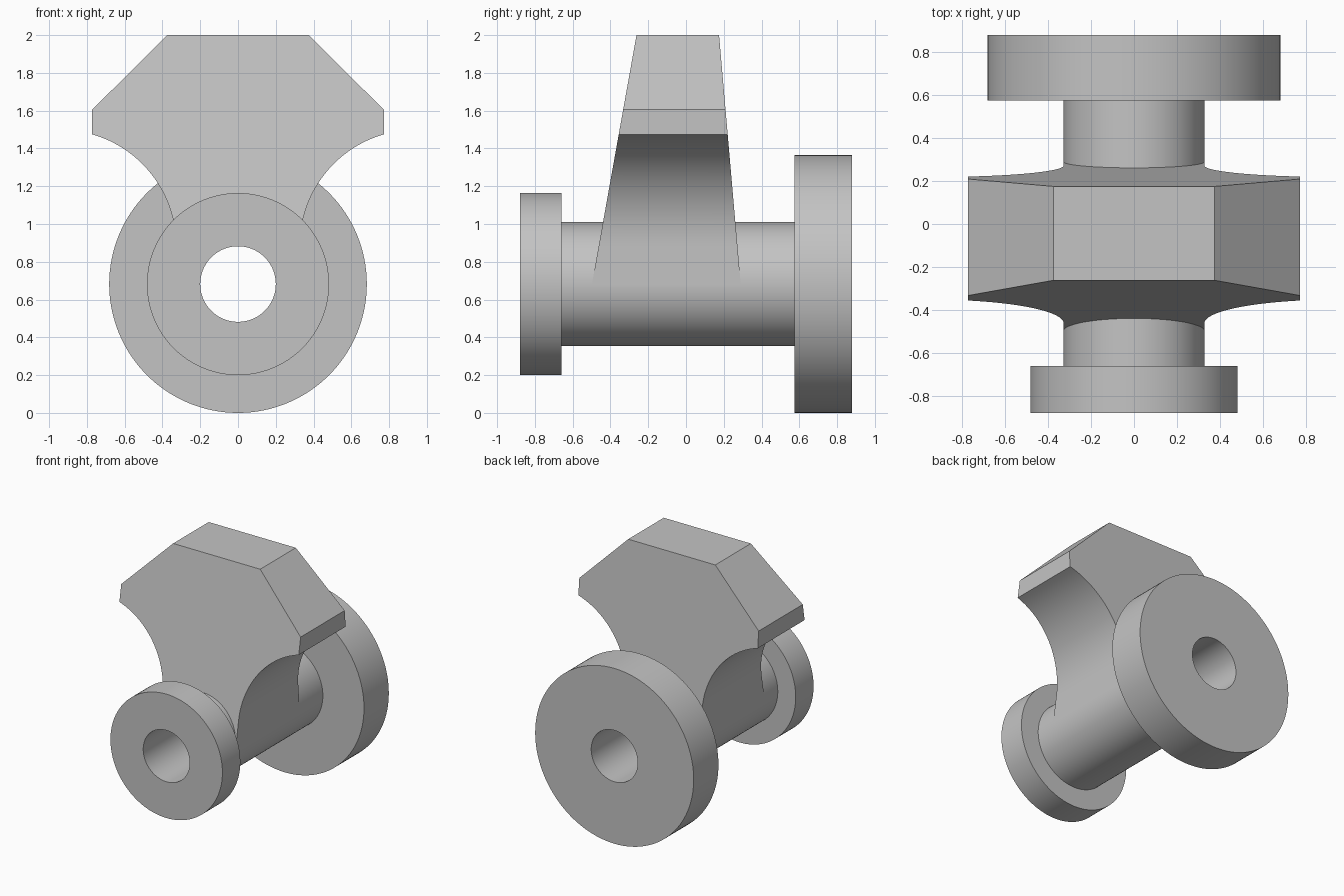
import bpy
import math

cube = bpy.data.objects.get("Cube")
if cube:
    bpy.data.objects.remove(cube, do_unlink=True)

AXIS_Z = 0.682
BORE_R, SHAFT_R = 0.2, 0.328
SEGMENTS = 128

grey = bpy.data.materials.new("plain_grey")
grey.use_nodes = True
COLOUR = (0.55, 0.55, 0.55, 1)
grey.diffuse_color = COLOUR
grey.node_tree.nodes["Principled BSDF"].inputs["Base Color"].default_value = COLOUR


def make_object(name, verts, faces):
    mesh = bpy.data.meshes.new(name)
    mesh.from_pydata(verts, [], faces)
    mesh.materials.append(grey)
    obj = bpy.data.objects.new(name, mesh)
    bpy.context.collection.objects.link(obj)
    bpy.ops.object.select_all(action='DESELECT')
    obj.select_set(True)
    bpy.context.view_layer.objects.active = obj
    bpy.ops.object.mode_set(mode='EDIT')
    bpy.ops.mesh.select_all(action='SELECT')
    bpy.ops.mesh.normals_make_consistent(inside=False)
    bpy.ops.object.mode_set(mode='OBJECT')
    bpy.ops.object.shade_smooth_by_angle(angle=math.radians(25))
    return obj


def arc(cx, cz, r, start, end, steps):
    angles = [start + (end - start) * i / steps for i in range(steps + 1)]
    return [(cx + r * math.cos(a), cz + r * math.sin(a)) for a in angles]


def lathe(name, profile):
    """Revolve a closed (y, radius) loop around the long axis."""
    n = len(profile)
    verts, faces = [], []
    for s in range(SEGMENTS):
        a = 2 * math.pi * s / SEGMENTS
        verts += [(r * math.cos(a), y, AXIS_Z + r * math.sin(a)) for y, r in profile]
        t = (s + 1) % SEGMENTS
        for i in range(n):
            j = (i + 1) % n
            faces.append((s * n + i, s * n + j, t * n + j, t * n + i))
    return make_object(name, verts, faces)


# Hollow shaft with a small front flange and a large back flange
lathe("flanged_shaft", [
    (-0.88, BORE_R), (-0.88, 0.482), (-0.66, 0.482), (-0.66, SHAFT_R),
    (0.575, SHAFT_R), (0.575, 0.682), (0.88, 0.682), (0.88, BORE_R)])

# Half outline of the head: chamfered top, short side, concave neck
FILLET_R, FILLET_Z = 0.612, 0.886
fillet_x = SHAFT_R + FILLET_R
tip_angle = math.pi - math.asin((1.475 - FILLET_Z) / FILLET_R)
half = [(0.375, 2.0), (0.772, 1.605)]
half += arc(fillet_x, FILLET_Z, FILLET_R, tip_angle, math.pi, 32)
half[2] = (0.772, 1.475)
half.append((SHAFT_R, AXIS_Z))

# Underside stays inside the shaft wall, clear of the bore
saddle = arc(0, AXIS_Z, 0.28, 0, math.pi, 32)
outline = half + saddle + [(-x, z) for x, z in reversed(half)]


# Front and back of the head taper toward the top
def front_y(z):
    return -0.262 - 0.179 * (2 - z)


def back_y(z):
    return 0.175 + 0.087 * (2 - z)


n = len(outline)
verts = [(x, front_y(z), z) for x, z in outline] + [(x, back_y(z), z) for x, z in outline]
faces = [tuple(range(n)), tuple(reversed(range(n, 2 * n)))]
faces += [(i, (i + 1) % n, (i + 1) % n + n, i + n) for i in range(n)]
make_object("tapered_head", verts, faces)
